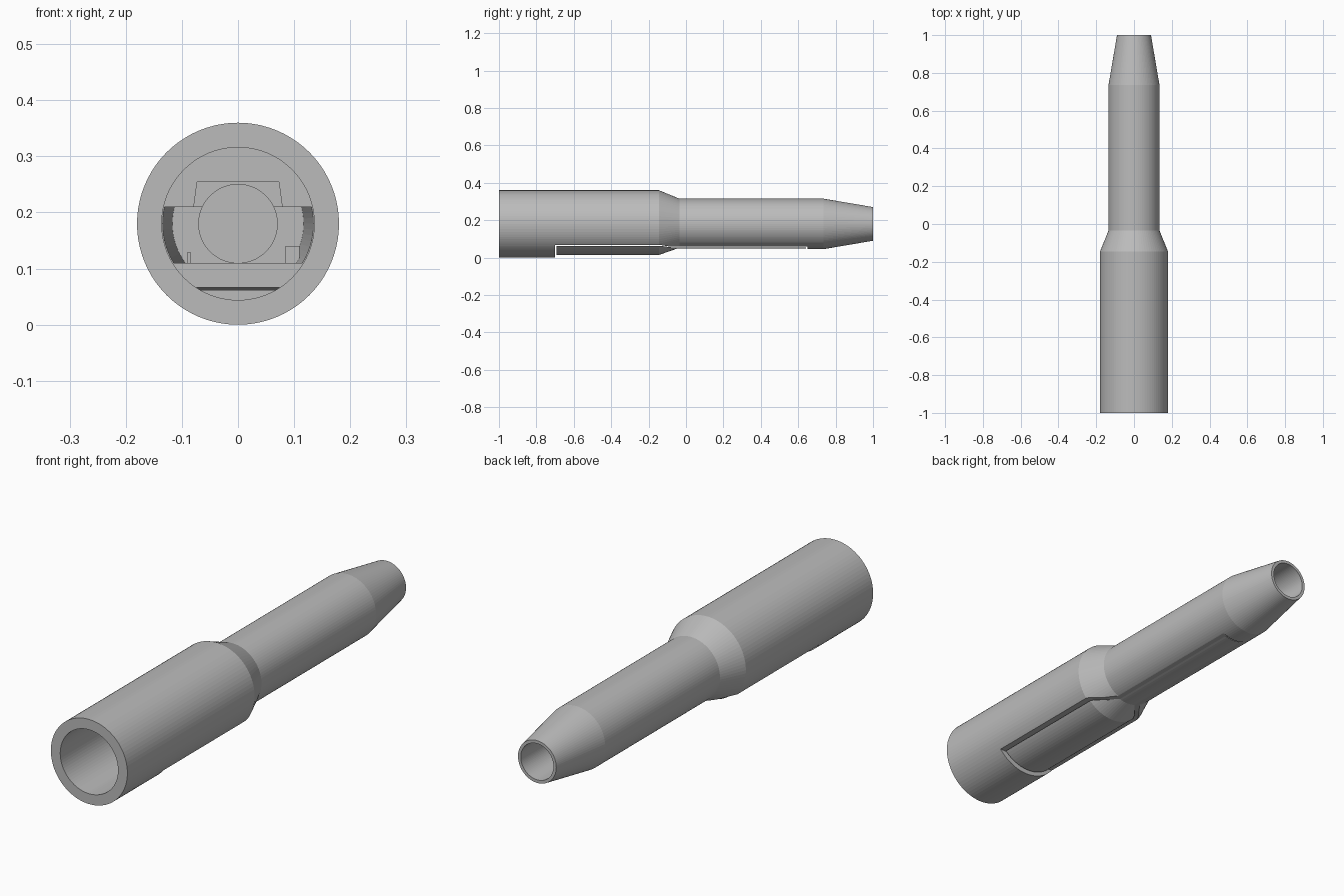
import bpy, bmesh, math

AXIS_Z = 0.18
SIDES = 80

cube = bpy.data.objects.get("Cube")
if cube:
    bpy.data.objects.remove(cube, do_unlink=True)

grey = bpy.data.materials.new("mid grey")
grey.use_nodes = True
colour = (0.5, 0.5, 0.5, 1)
grey.diffuse_color = colour
grey.node_tree.nodes["Principled BSDF"].inputs["Base Color"].default_value = colour


def finish(name, bm):
    bmesh.ops.recalc_face_normals(bm, faces=bm.faces)
    mesh = bpy.data.meshes.new(name)
    bm.to_mesh(mesh)
    bm.free()
    mesh.materials.append(grey)
    obj = bpy.data.objects.new(name, mesh)
    bpy.context.collection.objects.link(obj)
    return obj


def lathe(name, profile):
    """Turn (radius, y) points about the long axis; ends lie on the axis."""
    bm = bmesh.new()
    rings = []
    for r, y in profile:
        if r == 0:
            rings.append([bm.verts.new((0, y, AXIS_Z))])
        else:
            angles = [2 * math.pi * i / SIDES for i in range(SIDES)]
            rings.append([bm.verts.new((r * math.cos(a), y, AXIS_Z + r * math.sin(a)))
                          for a in angles])
    for a, b in zip(rings, rings[1:]):
        for i in range(SIDES):
            j = (i + 1) % SIDES
            if len(a) == 1:
                bm.faces.new((a[0], b[i], b[j]))
            elif len(b) == 1:
                bm.faces.new((a[i], a[j], b[0]))
            else:
                bm.faces.new((a[i], a[j], b[j], b[i]))
    return finish(name, bm)


def prism(name, outline, axis, low, high):
    """Extrude a 2D outline along x (outline is y, z) or along y (outline is x, z)."""
    bm = bmesh.new()

    def place(p, d):
        return (d, p[0], p[1]) if axis == "x" else (p[0], d, p[1])

    a = [bm.verts.new(place(p, low)) for p in outline]
    b = [bm.verts.new(place(p, high)) for p in outline]
    bm.faces.new(a)
    bm.faces.new(b)
    for i in range(len(a)):
        j = (i + 1) % len(a)
        bm.faces.new((a[i], a[j], b[j], b[i]))
    return finish(name, bm)


def boolean(target, tool, operation):
    mod = target.modifiers.new("cut", "BOOLEAN")
    mod.object = tool
    mod.operation = operation
    mod.solver = "EXACT"
    bpy.context.view_layer.objects.active = target
    bpy.ops.object.modifier_apply(modifier=mod.name)
    bpy.data.objects.remove(tool, do_unlink=True)


def box_outline(u0, u1, z0, z1):
    return [(u0, z0), (u1, z0), (u1, z1), (u0, z1)]


def stepped_outline(y0, y1, wide_z, narrow_z):
    """Side outline of the hatch, lower along the slim half."""
    return [(y0, -0.1), (y1, -0.1), (y1, narrow_z), (-0.08, narrow_z),
            (-0.13, wide_z), (y0, wide_z)]


# Tubular body with a wide front socket and a narrow rear bore
body = lathe("body", [
    (0, -0.6), (0.136, -0.6), (0.136, -1), (0.18, -1), (0.18, -0.145),
    (0.135, -0.035), (0.135, 0.735), (0.09, 1), (0.077, 1), (0.071, 0.6), (0, 0.6)])

# Inner compartment: side slots, raised roof and round end recess
slots = lathe("slots", [(0, -0.63), (0.135, -0.63), (0.117, 0), (0, 0)])
boolean(slots, prism("band", box_outline(-0.3, 0.3, 0.11, 0.21), "y", -0.7, 0.1), "INTERSECT")
boolean(body, slots, "DIFFERENCE")
roof = [(-0.08, 0.2), (0.08, 0.2), (0.073, 0.254), (-0.073, 0.254)]
boolean(body, prism("roof", roof, "y", -0.65, -0.02), "DIFFERENCE")
boolean(body, lathe("recess", [(0, -0.1), (0.07, -0.1), (0.07, 0.3), (0, 0.3)]), "DIFFERENCE")

# Opening under the body for the hatch
boolean(body, prism("opening", stepped_outline(-0.7, 0.65, 0.066, 0.058), "x", -0.3, 0.3),
        "DIFFERENCE")

# Hatch, slightly sunk below the body surface
hatch = lathe("hatch", [
    (0, -0.8), (0.166, -0.8), (0.166, -0.145), (0.131, -0.045), (0.131, 0.7), (0, 0.7)])
boolean(hatch, prism("hatch_shape", stepped_outline(-0.692, 0.641, 0.062, 0.055), "x", -0.3, 0.3),
        "INTERSECT")

# Small contacts inside the compartment
prism("left_contact", box_outline(0.085, 0.11, 0.109, 0.14), "y", -0.3, -0.28)
prism("right_contact", box_outline(-0.09, -0.085, 0.109, 0.13), "y", -0.3, -0.28)
